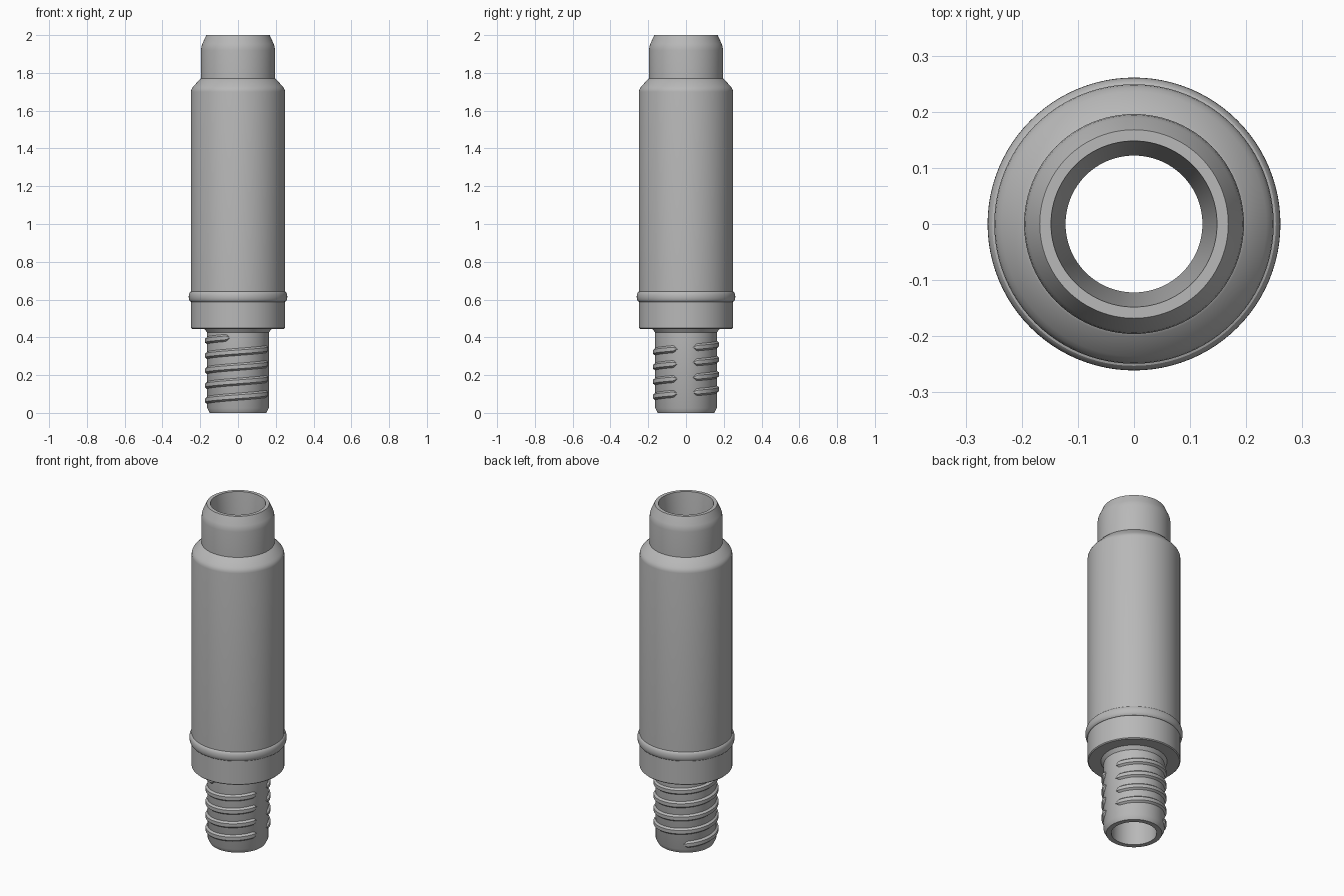
import bpy, bmesh
from math import sin, cos, pi, radians
from mathutils import Matrix, Vector

cube = bpy.data.objects.get("Cube")
if cube:
    bpy.data.objects.remove(cube, do_unlink=True)

GREY = (0.48, 0.48, 0.48, 1)
grey = bpy.data.materials.new("plain_grey")
grey.use_nodes = True
grey.diffuse_color = GREY
grey.node_tree.nodes["Principled BSDF"].inputs["Base Color"].default_value = GREY


def finish(name, bm):
    """Turn a bmesh into a smooth shaded object that keeps its sharp edges."""
    bmesh.ops.remove_doubles(bm, verts=bm.verts, dist=0.00005)
    bmesh.ops.recalc_face_normals(bm, faces=bm.faces)
    mesh = bpy.data.meshes.new(name)
    bm.to_mesh(mesh)
    bm.free()
    mesh.materials.append(grey)
    obj = bpy.data.objects.new(name, mesh)
    bpy.context.collection.objects.link(obj)
    bpy.ops.object.select_all(action="DESELECT")
    obj.select_set(True)
    bpy.context.view_layer.objects.active = obj
    bpy.ops.object.shade_smooth_by_angle(angle=radians(28))


def lathe(name, profile, steps=96):
    """Revolve a closed (radius, height) profile around z."""
    bm = bmesh.new()
    verts = [bm.verts.new((r, 0, z)) for r, z in profile]
    edges = [bm.edges.new((verts[i - 1], verts[i])) for i in range(len(verts))]
    bmesh.ops.spin(bm, geom=verts + edges, cent=(0, 0, 0), axis=(0, 0, 1),
                   angle=2 * pi, steps=steps)
    finish(name, bm)


# Hollow body: threaded neck, flare, wide barrel, shoulder and tapered mouth
BORE, NECK, BARREL, MOUTH = 0.122, 0.163, 0.249, 0.196
bead = [(BARREL + 0.012 * sin(t * pi / 10), 0.615 - 0.027 * cos(t * pi / 10))
        for t in range(11)]
outer = [(0.15, 0), (NECK, 0.025), (NECK, 0.425), (0.178, 0.445),
         (0.244, 0.445), (BARREL, 0.45)]
shoulder = [(BARREL, 1.70), (0.2475, 1.71), (0.243, 1.72), (0.236, 1.729),
            (0.2, 1.768), (MOUTH, 1.77)]
lip = [(MOUTH, 1.92), (0.194, 1.938), (0.189, 1.953), (0.168, 2.0)]
inner = [(0.148, 2.0), (BORE, 1.75), (BORE, 0)]
lathe("hollow_body", outer + bead + shoulder + lip + inner)

# Helical thread, interrupted by a gap on the +x side
PITCH, START, END, BASE_Z = 0.079, 120, 1695, 0.053
GAP_BEFORE, GAP_AFTER, RUNOUT = 16, 13, 7


def thread_run(name, first, last):
    """Sweep a trapezoid along part of the helix, thinning out at both ends."""
    bm = bmesh.new()
    count = int((last - first) / 3)
    rings = []
    for i in range(count + 1):
        angle = first + (last - first) * i / count
        grow = min(1, (angle - first) / RUNOUT, (last - angle) / RUNOUT)
        grow = max(0.08, grow)
        height = BASE_Z + PITCH * (angle - START) / 360
        crest = NECK + 0.011 * grow
        section = [(NECK - 0.006, -0.024 * grow), (crest, -0.010 * grow),
                   (crest, 0.010 * grow), (NECK - 0.006, 0.024 * grow)]
        turn = Matrix.Rotation(radians(angle), 3, "Z")
        rings.append([bm.verts.new(turn @ Vector((r, 0, height + dz)))
                      for r, dz in section])
    for a, b in zip(rings, rings[1:]):
        for k in range(4):
            bm.faces.new((a[k - 1], a[k], b[k], b[k - 1]))
    bm.faces.new(rings[0])
    bm.faces.new(rings[-1])
    finish(name, bm)


for turn in range(5):
    first = max(START, turn * 360 + GAP_AFTER)
    last = min(END, (turn + 1) * 360 - GAP_BEFORE)
    thread_run(f"thread_turn_{turn + 1}", first, last)
